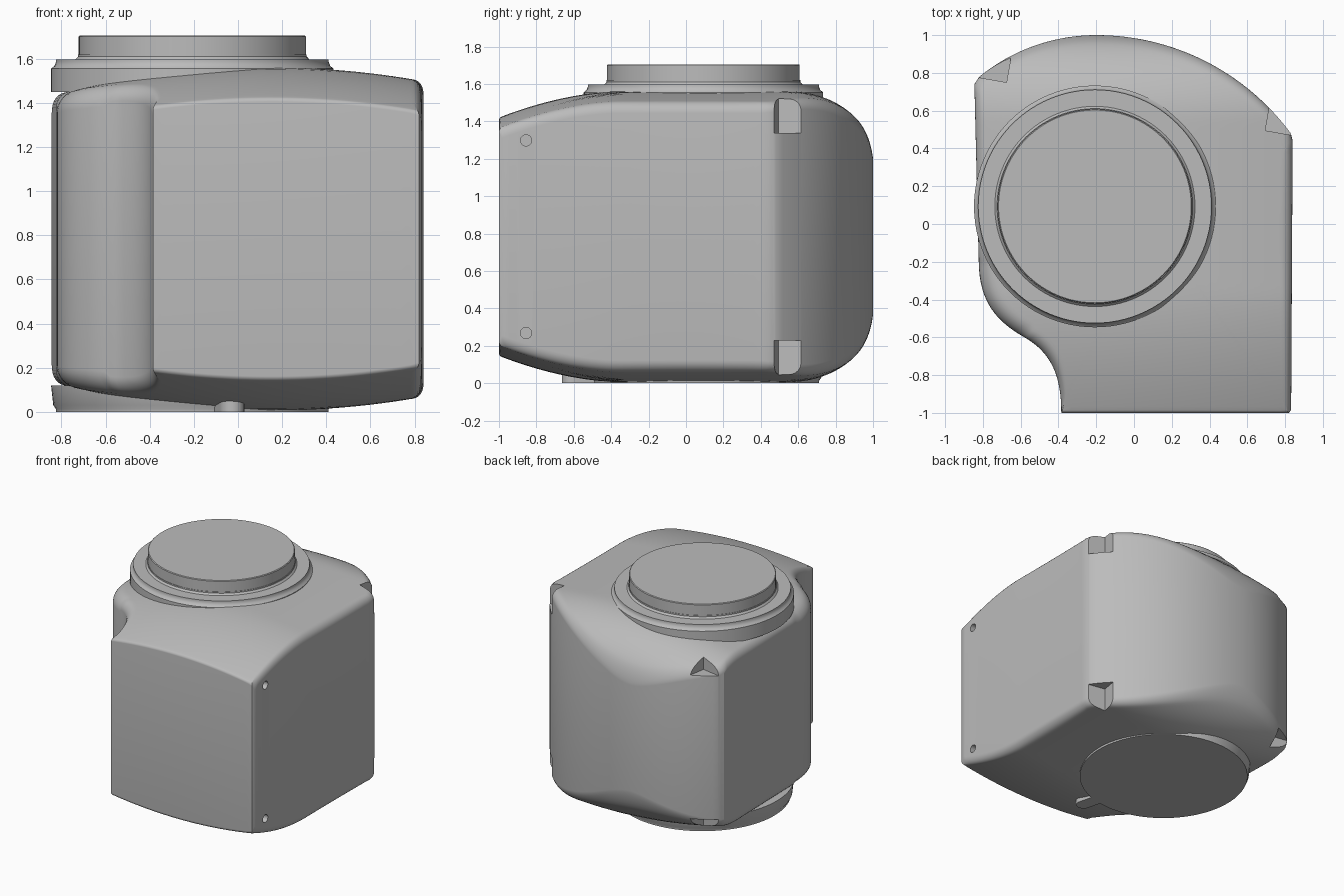
import bpy, bmesh, math
from mathutils import Vector
from mathutils.geometry import interpolate_bezier

if "Cube" in bpy.data.objects:
    bpy.data.objects.remove(bpy.data.objects["Cube"])

grey = bpy.data.materials.new("plain_grey")
grey.use_nodes = True
COLOUR = (0.5, 0.5, 0.5, 1)
grey.diffuse_color = COLOUR
grey.node_tree.nodes["Principled BSDF"].inputs["Base Color"].default_value = COLOUR

MID = 0.783                      # height of the symmetry plane
AXIS = Vector((-0.207, 0.093))   # centre of the round flanges


def make(name, bm):
    bmesh.ops.recalc_face_normals(bm, faces=bm.faces[:])
    mesh = bpy.data.meshes.new(name)
    bm.to_mesh(mesh)
    bm.free()
    mesh.materials.append(grey)
    obj = bpy.data.objects.new(name, mesh)
    bpy.context.collection.objects.link(obj)
    return obj


def smooth(obj, angle=35):
    bpy.ops.object.select_all(action="DESELECT")
    obj.select_set(True)
    bpy.context.view_layer.objects.active = obj
    bpy.ops.object.shade_smooth_by_angle(angle=math.radians(angle))


def lathe(name, profile, steps=96):
    """Closed solid turned about the flange axis from (radius, z) points."""
    bm = bmesh.new()
    rings = []
    for r, z in profile:
        rings.append([bm.verts.new((AXIS.x + r * math.cos(2 * math.pi * i / steps),
                                    AXIS.y + r * math.sin(2 * math.pi * i / steps), z))
                      for i in range(steps)])
    for a, b in zip(rings, rings[1:]):
        for i in range(steps):
            j = (i + 1) % steps
            bm.faces.new((a[i], a[j], b[j], b[i]))
    bm.faces.new(rings[0])
    bm.faces.new(rings[-1])
    obj = make(name, bm)
    smooth(obj)
    return obj


# Plan outline: each entry is a point with its edge rounding radius
outline = []


def line(a, b, n, radius):
    a, b = Vector(a), Vector(b)
    outline.extend((a.lerp(b, i / n), radius) for i in range(n))


def bezier(a, b, c, d, n, radius):
    pts = interpolate_bezier(*[Vector((*p, 0)) for p in (a, b, c, d)], n + 1)
    outline.extend((p.to_2d(), radius) for p in pts[:-1])


def back_y(x):
    r = 1.28 if x > -0.2 else 0.98
    return 1 - r + math.sqrt(r * r - (x + 0.2) ** 2)


line((-0.385, -1), (0.82, -1), 30, 0.015)
line((0.82, -1), (0.832, -0.985), 1, 0.02)
line((0.832, -0.985), (0.84, 0.44), 36, 0.055)
line((0.84, 0.44), (0.83, back_y(0.83)), 2, 0.05)
for i in range(56):
    x = 0.83 - 1.65 * i / 56
    outline.append((Vector((x, back_y(x))), 0.05))
line((-0.82, back_y(-0.82)), (-0.845, 0.74), 2, 0.05)
line((-0.845, 0.74), (-0.822, -0.2), 24, 0.055)
bezier((-0.822, -0.2), (-0.82, -0.42), (-0.72, -0.52), (-0.58, -0.6), 16, 0.08)
bezier((-0.58, -0.6), (-0.44, -0.68), (-0.385, -0.8), (-0.385, -1), 16, 0.06)


def half_height(x, y):
    """Crowned surface: arched across x, falling off to front and back."""
    h = 1.56 - MID - 0.13 * (x - 0.15) ** 2
    if y < -0.35:
        h -= 0.14 * ((-0.35 - y) / 0.65) ** 1.8
    if y > 0.55:
        h -= 0.38 * (1 - math.sqrt(1 - ((y - 0.55) / 0.46) ** 2))
    return h


# Body: rings shrinking to the centre, mirrored above and below
CENTRE = Vector((0.1, 0.0))
bm = bmesh.new()


def ring(side, shrink, angle):
    verts = []
    for p, r in outline:
        arm = p - CENTRE
        inset = r * (1 - math.sin(angle)) / arm.length
        q = CENTRE + arm * shrink * (1 - inset)
        z = half_height(*q) - r * (1 - math.cos(angle))
        verts.append(bm.verts.new((*q, MID + side * z)))
    return verts


def bridge(a, b):
    for i in range(len(a)):
        j = (i + 1) % len(a)
        bm.faces.new((a[i], a[j], b[j], b[i]))


rims = []
for side in (1, -1):
    rings = [ring(side, 1, math.radians(a)) for a in range(90, -1, -15)]
    rings += [ring(side, 1 - (k / 16) ** 1.4, 0) for k in range(1, 16)]
    for a, b in zip(rings, rings[1:]):
        bridge(a, b)
    hub = bm.verts.new((*CENTRE, MID + side * half_height(*CENTRE)))
    last = rings[-1]
    for i in range(len(last)):
        bm.faces.new((last[i], last[(i + 1) % len(last)], hub))
    rims.append(rings[0])
bridge(*rims)
body = make("housing_body", bm)


def cut(cutter):
    mod = body.modifiers.new("cut", "BOOLEAN")
    mod.operation = "DIFFERENCE"
    mod.solver = "EXACT"
    mod.object = cutter
    bpy.ops.object.select_all(action="DESELECT")
    body.select_set(True)
    bpy.context.view_layer.objects.active = body
    bpy.ops.object.modifier_apply(modifier=mod.name)
    bpy.data.objects.remove(cutter)


# Corner pockets and side holes, repeated top and bottom
for side in (1, -1):
    for x, y, sx in ((0.695, 0.495, 1), (-0.675, 0.75, -1)):
        bpy.ops.mesh.primitive_cube_add(size=1)
        pocket = bpy.context.object
        pocket.name = "pocket_cutter"
        pocket.hide_render = True
        turn = math.radians(-10)
        pocket.scale = (0.4, 0.4, 0.4)
        pocket.rotation_euler.z = turn
        shift = Vector((0.2 * sx * math.cos(turn) - 0.2 * math.sin(turn),
                        0.2 * sx * math.sin(turn) + 0.2 * math.cos(turn)))
        pocket.location = (x + shift.x, y + shift.y, MID + side * 0.755)
        cut(pocket)
    bpy.ops.mesh.primitive_cylinder_add(vertices=24, radius=0.03, depth=0.1,
                                        location=(0.835, -0.855, MID + side * 0.515),
                                        rotation=(0, math.pi / 2, 0))
    hole = bpy.context.object
    hole.name = "hole_cutter"
    hole.hide_render = True
    cut(hole)
smooth(body, 30)

# Round flanges with a small flare where they meet the body
lathe("top_collar", [(0.64, 1.45), (0.64, 1.555), (0.625, 1.567), (0.618, 1.585),
                     (0.618, 1.597), (0.53, 1.597), (0.518, 1.61), (0.518, 1.62)])
lathe("top_disc", [(0.515, 1.55), (0.515, 1.7), (0.51, 1.705)])
lathe("bottom_collar", [(0.618, 0), (0.618, 0.012), (0.63, 0.03), (0.64, 0.12)])

# Locating tab on the lower flange
bm = bmesh.new()
heading = Vector((0.18, -0.7)).normalized()
across = Vector((-heading.y, heading.x))
plan = [AXIS + heading * 0.5 - across * 0.055, AXIS + heading * 0.5 + across * 0.055]
for i in range(13):
    a = math.pi * i / 12
    plan.append(AXIS + heading * (0.725 + 0.055 * math.sin(a)) + across * 0.055 * math.cos(a))
base = bm.faces.new([bm.verts.new((p.x, p.y, 0)) for p in plan])
top = bmesh.ops.extrude_face_region(bm, geom=[base])
bmesh.ops.translate(bm, vec=(0, 0, 0.09),
                    verts=[v for v in top["geom"] if isinstance(v, bmesh.types.BMVert)])
smooth(make("locating_tab", bm))
